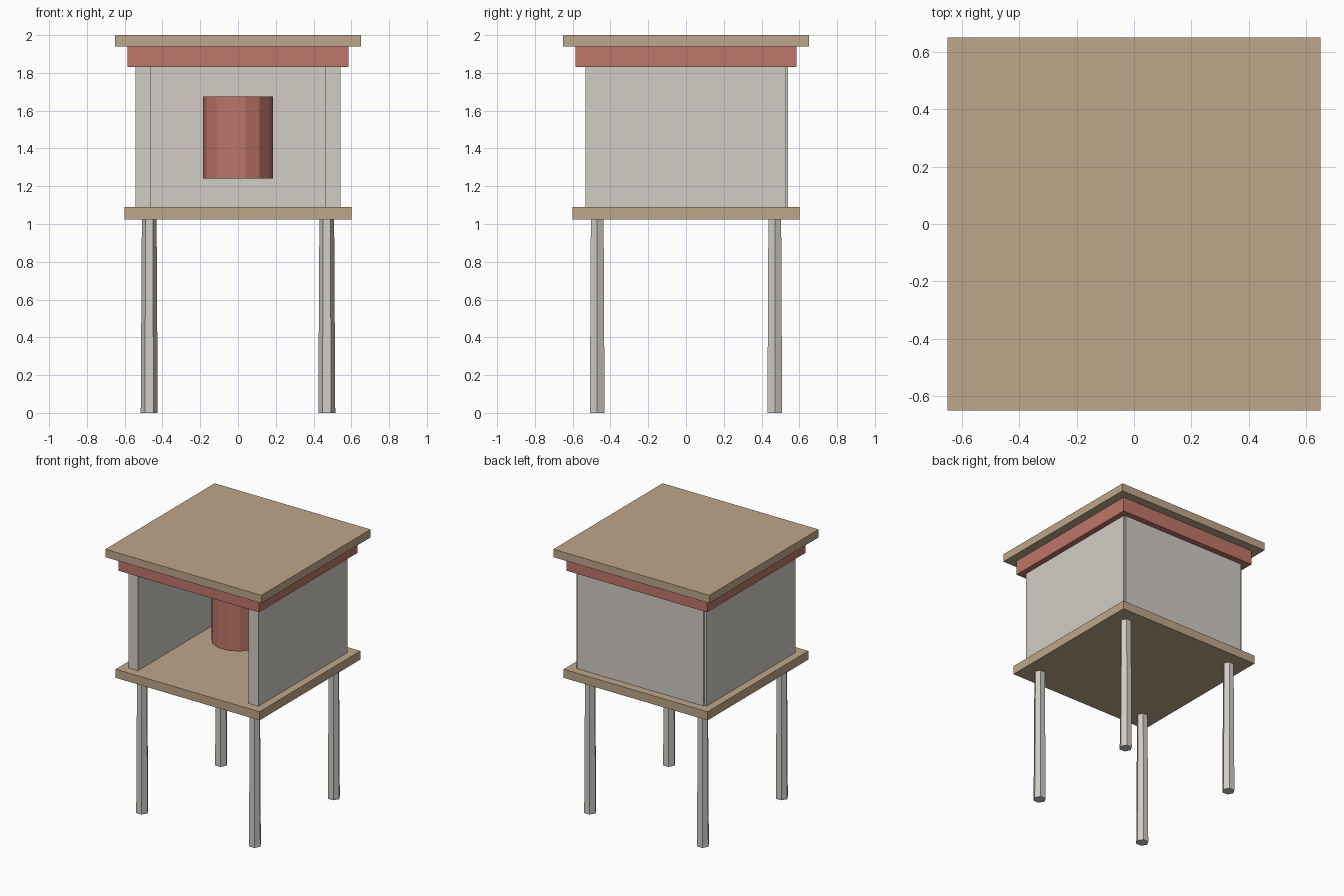
import bpy
import bmesh
from math import cos, sin, tau

old = bpy.data.objects.get("Cube")
if old:
    bpy.data.objects.remove(old, do_unlink=True)


def material(name, rgb):
    m = bpy.data.materials.new(name)
    m.use_nodes = True
    m.diffuse_color = (*rgb, 1)
    bsdf = next(n for n in m.node_tree.nodes if n.type == 'BSDF_PRINCIPLED')
    bsdf.inputs["Base Color"].default_value = (*rgb, 1)
    return m


tan = material("tan_wood", (0.52, 0.385, 0.255))
grey = material("pale_grey", (0.64, 0.61, 0.56))
red = material("brick_red", (0.52, 0.18, 0.14))


def prism(name, bottom, top, z0, z1, mat):
    """Join a bottom outline to a top outline with flat faces."""
    bm = bmesh.new()
    low = [bm.verts.new((x, y, z0)) for x, y in bottom]
    high = [bm.verts.new((x, y, z1)) for x, y in top]
    bm.faces.new(low[::-1])
    bm.faces.new(high)
    n = len(low)
    for i in range(n):
        j = (i + 1) % n
        bm.faces.new((low[i], low[j], high[j], high[i]))
    mesh = bpy.data.meshes.new(name)
    bm.to_mesh(mesh)
    bm.free()
    mesh.materials.append(mat)
    obj = bpy.data.objects.new(name, mesh)
    bpy.context.collection.objects.link(obj)
    return obj


def box(name, x0, x1, y0, y1, z0, z1, mat):
    outline = [(x0, y0), (x1, y0), (x1, y1), (x0, y1)]
    return prism(name, outline, outline, z0, z1, mat)


def ring(cx, cy, r, n):
    return [(cx + r * cos(tau * i / n), cy + r * sin(tau * i / n)) for i in range(n)]


FLOOR, CEILING = 1.09, 1.83

# Platform, trim and roof slabs
for name, h, z0, z1, mat in (("floor_board", 0.6, 1.025, FLOOR, tan),
                             ("roof_trim", 0.585, CEILING, 1.94, red),
                             ("roof_board", 0.65, 1.94, 2.0, tan)):
    box(name, -h, h, -h, h, z0, z1, mat)

# Walls, open at the front
box("left_wall", 0.462, 0.542, -0.532, 0.53, FLOOR, CEILING, grey)
box("right_wall", -0.542, -0.462, -0.532, 0.53, FLOOR, CEILING, grey)
box("back_wall", -0.525, 0.525, 0.46, 0.54, FLOOR, CEILING, grey)

# Slightly tapered six-sided legs
for x, side in ((-0.47, "right"), (0.47, "left")):
    for y, end in ((-0.47, "front"), (0.47, "back")):
        prism(f"{end}_{side}_leg", ring(x, y, 0.045, 6), ring(x, y, 0.039, 6),
              0, 1.025, grey)

# Drum hanging in the middle of the room
drum = ring(0, 0, 0.184, 14)
prism("centre_drum", drum, drum, 1.24, 1.675, red)
